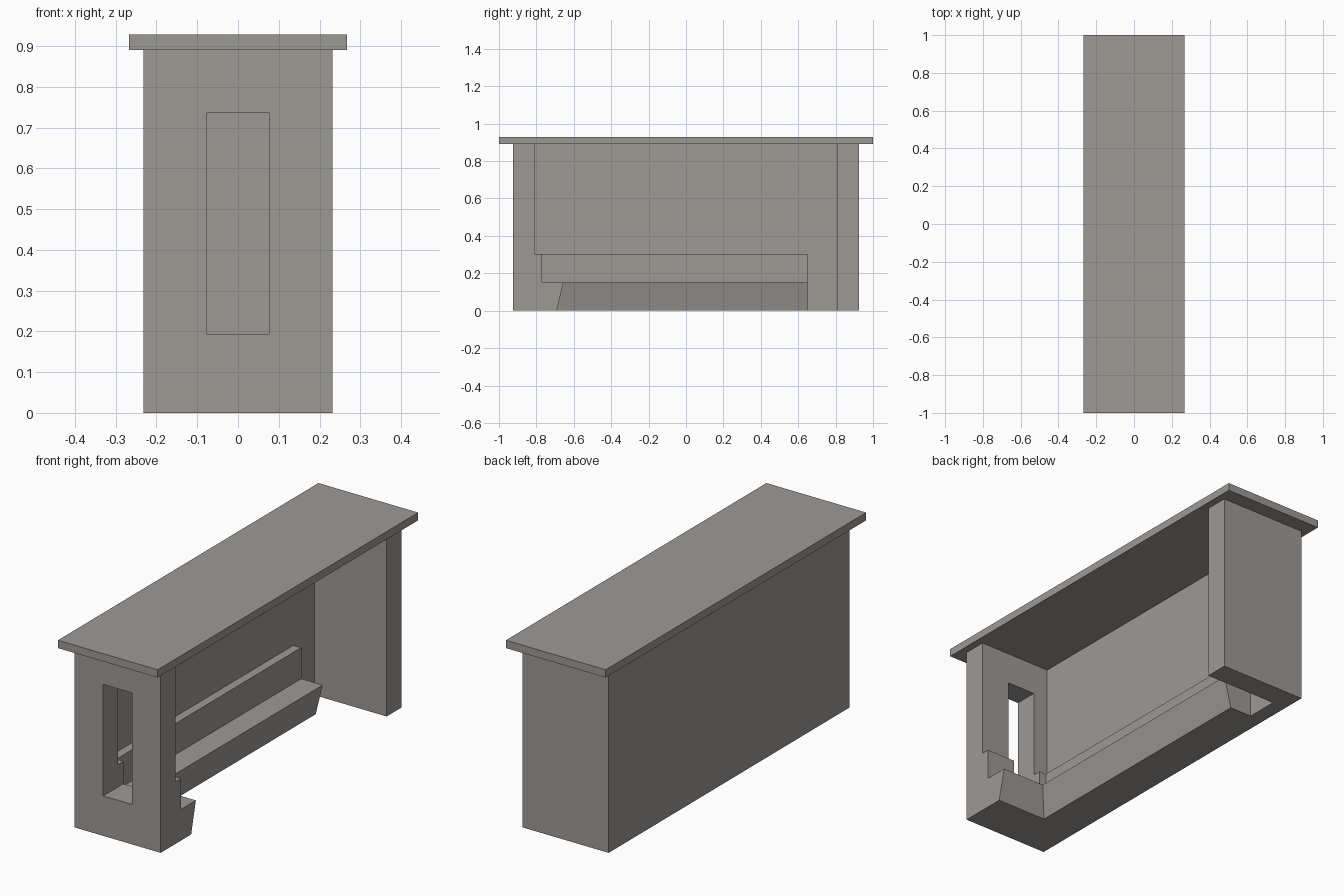
import bpy
import bmesh

if "Cube" in bpy.data.objects:
    bpy.data.objects.remove(bpy.data.objects["Cube"])

stone = bpy.data.materials.new("warm grey")
stone.diffuse_color = (0.337, 0.319, 0.301, 1)
stone.use_nodes = True
stone.node_tree.nodes["Principled BSDF"].inputs["Base Color"].default_value = stone.diffuse_color


def block(name, x, y, z, top_x=None, top_y=None):
    """Box from ranges; top_x / top_y give a different upper outline."""
    tx, ty = top_x or x, top_y or y
    bm = bmesh.new()
    low = [bm.verts.new((x[i], y[j], z[0])) for i, j in ((0, 0), (1, 0), (1, 1), (0, 1))]
    high = [bm.verts.new((tx[i], ty[j], z[1])) for i, j in ((0, 0), (1, 0), (1, 1), (0, 1))]
    bm.faces.new(low[::-1])
    bm.faces.new(high)
    for i in range(4):
        k = (i + 1) % 4
        bm.faces.new((low[i], low[k], high[k], high[i]))
    mesh = bpy.data.meshes.new(name)
    bm.to_mesh(mesh)
    bm.free()
    mesh.materials.append(stone)
    obj = bpy.data.objects.new(name, mesh)
    bpy.context.collection.objects.link(obj)
    return obj


def carve(target, cutter):
    cutter.hide_render = True
    mod = target.modifiers.new("carve", "BOOLEAN")
    mod.operation = "DIFFERENCE"
    mod.solver = "EXACT"
    mod.object = cutter
    bpy.context.view_layer.objects.active = target
    bpy.ops.object.modifier_apply(modifier=mod.name)
    bpy.data.objects.remove(cutter)


# Counter slab
block("countertop", (-0.268, 0.268), (-1, 1), (0.89, 0.928))

# Cabinet, hollowed from the open +x side
cabinet = block("cabinet", (-0.232, 0.232), (-0.925, 0.925), (0, 0.89))

# Main cavity, then the two narrower levels that leave inner steps
carve(cabinet, block("upper_cavity", (-0.157, 0.5), (-0.81, 0.81), (0.303, 1.2)))
carve(cabinet, block("middle_cavity", (-0.115, 0.5), (-0.77, 0.70), (0.152, 0.6)))
carve(cabinet, block("lower_cavity", (-0.075, 0.5), (-0.727, 0.72), (-0.152, 0.304),
                     top_x=(0.0375, 0.5), top_y=(-0.619, 0.72)))
# Gap between the step ends and the back panel
carve(cabinet, block("end_gap", (-0.157, 0.5), (0.65, 0.81), (-0.2, 0.5)))
# Tall opening in the front panel
carve(cabinet, block("front_opening", (-0.077, 0.077), (-1.1, -0.7), (0.194, 0.736)))
